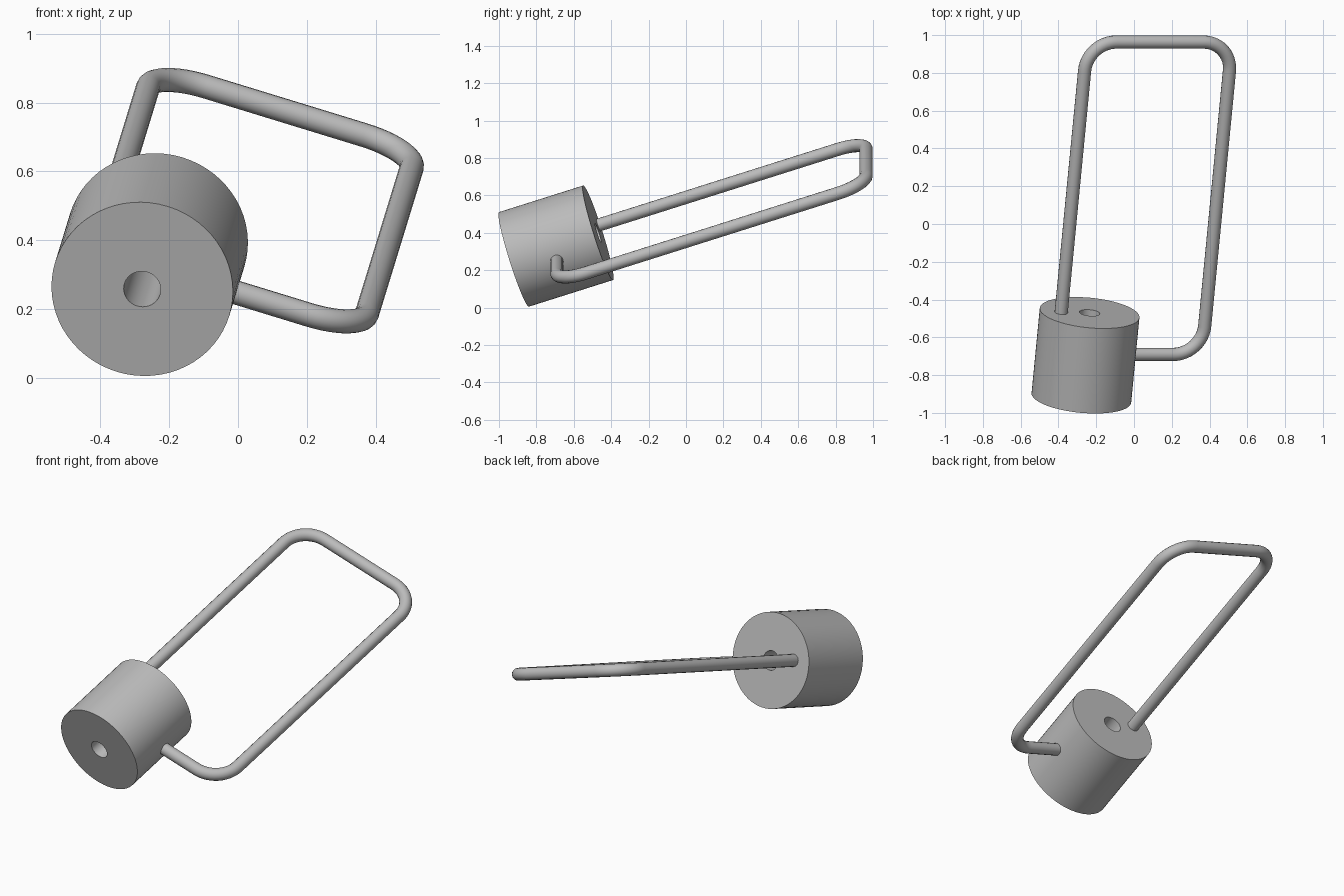
import bpy, bmesh, math
from mathutils import Vector, Matrix

cube = bpy.data.objects.get("Cube")
if cube:
    bpy.data.objects.remove(cube, do_unlink=True)

# One plain grey metal
metal = bpy.data.materials.new("grey metal")
metal.use_nodes = True
grey = (0.5, 0.5, 0.5, 1)
metal.diffuse_color = grey
metal.node_tree.nodes["Principled BSDF"].inputs["Base Color"].default_value = grey

# Tilted frame: u across the shackle, a along the body axis, n out of its plane
origin = Vector((-0.235, -0.47, 0.40))
a = Vector((0.092, 0.949, 0.30)).normalized()
u = Vector((0.956, 0, -0.293)).normalized()
n = u.cross(a).normalized()
u = a.cross(n)
frame = Matrix.Translation(origin) @ Matrix((u, a, n)).transposed().to_4x4()


def finish(obj):
    """Colour the part, place it in the tilted frame and smooth it."""
    obj.data.materials.clear()
    obj.data.materials.append(metal)
    obj.matrix_world = frame
    bpy.ops.object.select_all(action="DESELECT")
    obj.select_set(True)
    bpy.context.view_layer.objects.active = obj
    bpy.ops.object.shade_smooth_by_angle(angle=math.radians(35))


def add_body(length, radius, bore, sides=64):
    """Cylinder with a through bore, spun from a rectangular profile."""
    bm = bmesh.new()
    profile = [(bore, 0), (radius, 0), (radius, -length), (bore, -length)]
    verts = [bm.verts.new((r, y, 0)) for r, y in profile]
    edges = [bm.edges.new((verts[i], verts[(i + 1) % 4])) for i in range(4)]
    bmesh.ops.spin(bm, geom=verts + edges, cent=(0, 0, 0), axis=(0, 1, 0),
                   angle=math.tau, steps=sides, use_merge=True)
    bmesh.ops.remove_doubles(bm, verts=bm.verts, dist=0.0001)
    bmesh.ops.recalc_face_normals(bm, faces=bm.faces)
    mesh = bpy.data.meshes.new("body")
    bm.to_mesh(mesh)
    bm.free()
    obj = bpy.data.objects.new("body", mesh)
    bpy.context.collection.objects.link(obj)
    finish(obj)


def rounded_path(corners, radius, steps=12):
    """Path with every right-angled inner corner replaced by an arc."""
    path = [corners[0]]
    for before, corner, after in zip(corners, corners[1:], corners[2:]):
        d1 = (before - corner).normalized() * radius
        d2 = (after - corner).normalized() * radius
        for i in range(steps + 1):
            t = math.pi / 2 * i / steps
            path.append(corner + d1 * (1 - math.sin(t)) + d2 * (1 - math.cos(t)))
    return path + [corners[-1]]


def add_rod(name, corners, bend, thickness):
    curve = bpy.data.curves.new(name, "CURVE")
    curve.dimensions = "3D"
    curve.bevel_depth = thickness
    curve.bevel_resolution = 6
    curve.use_fill_caps = True
    path = rounded_path([Vector((x, y, -0.005)) for x, y in corners], bend)
    spline = curve.splines.new("POLY")
    spline.points.add(len(path) - 1)
    for point, co in zip(spline.points, path):
        point.co = (*co, 1)
    obj = bpy.data.objects.new(name, curve)
    bpy.context.collection.objects.link(obj)
    bpy.ops.object.select_all(action="DESELECT")
    obj.select_set(True)
    bpy.context.view_layer.objects.active = obj
    bpy.ops.object.convert(target="MESH")
    finish(bpy.context.view_layer.objects.active)


add_body(length=0.474, radius=0.265, bore=0.054)

# Shackle: out of the back of the body, around, and into its side
add_rod("shackle", [(-0.156, -0.03), (-0.156, 1.508), (0.646, 1.508),
                    (0.646, -0.234), (0.23, -0.234)], bend=0.16, thickness=0.035)
